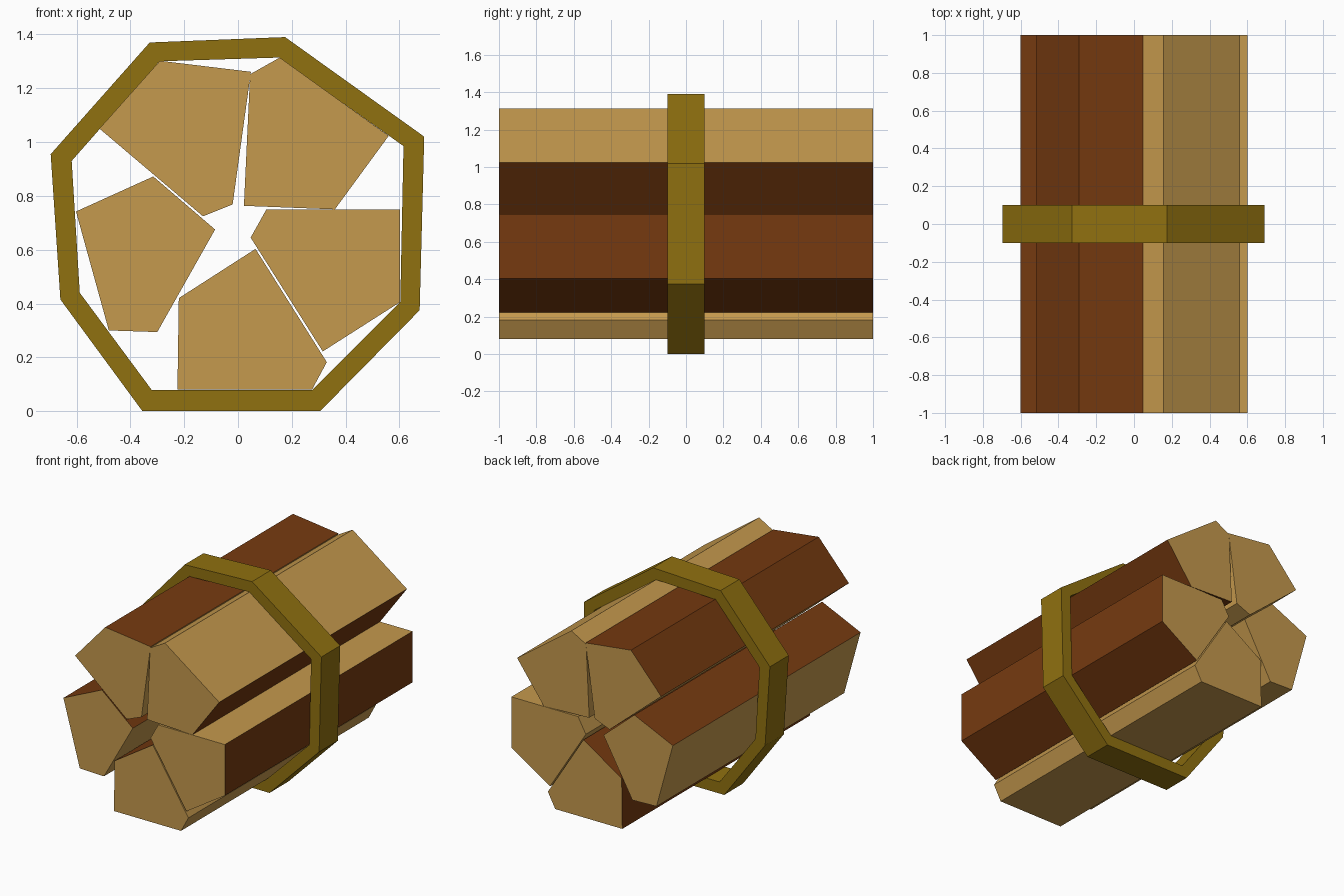
import bpy, bmesh

if "Cube" in bpy.data.objects:
    bpy.data.objects.remove(bpy.data.objects["Cube"])


def material(name, rgb):
    m = bpy.data.materials.new(name)
    m.diffuse_color = (*rgb, 1)
    m.use_nodes = True
    m.node_tree.nodes["Principled BSDF"].inputs["Base Color"].default_value = m.diffuse_color
    return m


wood = material("cut wood", (0.56, 0.32, 0.075))
bark = material("bark", (0.18, 0.042, 0.005))
rope = material("strap", (0.28, 0.165, 0.005))


def finish(bm, name, mats):
    bmesh.ops.recalc_face_normals(bm, faces=bm.faces)
    me = bpy.data.meshes.new(name)
    bm.to_mesh(me)
    bm.free()
    for m in mats:
        me.materials.append(m)
    bpy.context.collection.objects.link(bpy.data.objects.new(name, me))


def rings(bm, pts, half):
    return [[bm.verts.new((x, y, z)) for x, z in pts] for y in (-half, half)]


def log(name, pts):
    """Prism along y; the first two sides are bark, the rest is cut wood."""
    bm = bmesh.new()
    f, b = rings(bm, pts, 1.0)
    bm.faces.new(f)
    bm.faces.new(b)
    n = len(pts)
    for i in range(n):
        j = (i + 1) % n
        face = bm.faces.new((f[i], f[j], b[j], b[i]))
        face.material_index = 1 if i < 2 else 0
    finish(bm, name, [wood, bark])


# Five split logs, profiles in (x, z), starting with the bark sides
log("log_top_left", [(-0.515, 1.05), (-0.29, 1.302), (0.048, 1.261), (-0.02, 0.768), (-0.13, 0.724)])
log("log_top_right", [(0.56, 1.023), (0.36, 0.75), (0.022, 0.763), (0.045, 1.252), (0.155, 1.314)])
log("log_right", [(0.602, 0.749), (0.602, 0.405), (0.315, 0.222), (0.047, 0.645), (0.105, 0.749)])
log("log_bottom", [(-0.225, 0.08), (-0.22, 0.42), (0.065, 0.603), (0.33, 0.182), (0.275, 0.08)])
log("log_left", [(-0.602, 0.742), (-0.315, 0.872), (-0.085, 0.675), (-0.3, 0.294), (-0.48, 0.3)])

# Strap: eight-sided band around the bundle
outer = [(-0.355, 0), (0.305, 0), (0.675, 0.375), (0.692, 1.02),
         (0.175, 1.39), (-0.328, 1.37), (-0.696, 0.955), (-0.66, 0.415)]
inner = [(-0.32, 0.078), (0.275, 0.078), (0.603, 0.405), (0.615, 0.985),
         (0.153, 1.314), (-0.292, 1.3), (-0.618, 0.93), (-0.588, 0.44)]
bm = bmesh.new()
of, ob = rings(bm, outer, 0.1)
nf, nb = rings(bm, inner, 0.1)
for i in range(8):
    j = (i + 1) % 8
    for p, q in ((of, ob), (ob, nb), (nb, nf), (nf, of)):
        bm.faces.new((p[i], p[j], q[j], q[i]))
finish(bm, "strap", [rope])
